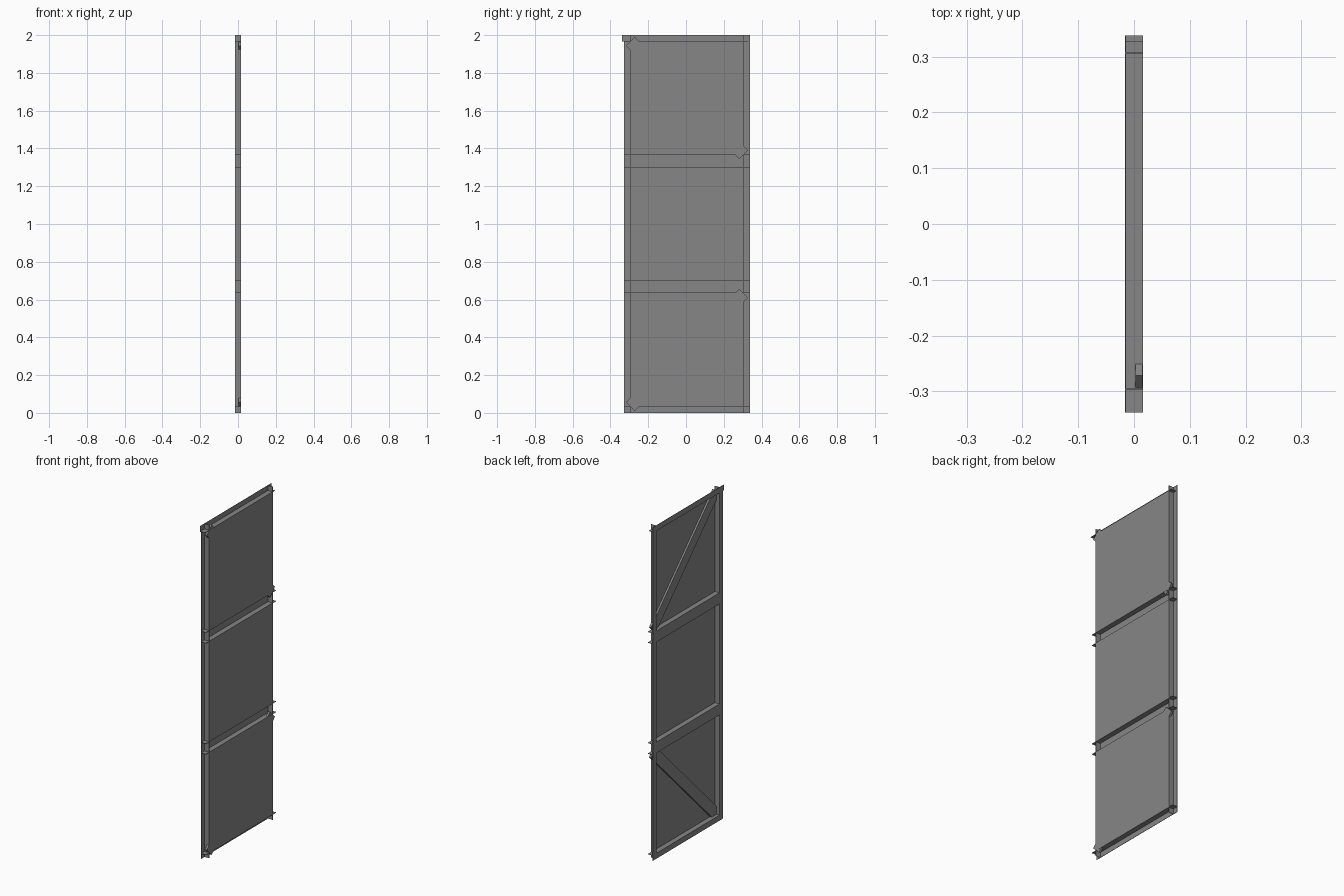
import bpy
import bmesh
from math import radians
from mathutils import Matrix

cube = bpy.data.objects.get("Cube")
if cube:
    bpy.data.objects.remove(cube, do_unlink=True)

# Overall measures
LEG = 0.033            # leg of each steel angle
T = 0.0022             # steel thickness
BACK, FACE = -LEG / 2, LEG / 2
Y0, Y1 = -0.328, 0.338
SHIFT = -0.01          # the top angle sits slightly off to one side
BAYS = [(LEG, 0.634), (0.70, 1.30), (1.367, 2 - LEG)]
IN0, IN1 = Y0 + LEG, Y1 - LEG

steel = bpy.data.materials.new("grey_steel")
steel.use_nodes = True
COLOUR = (0.24, 0.24, 0.24, 1)
steel.diffuse_color = COLOUR
steel.node_tree.nodes["Principled BSDF"].inputs["Base Color"].default_value = COLOUR


def add_box(bm, x, y, z):
    """Box between the given ranges on each axis."""
    size = Matrix.Diagonal((x[1] - x[0], y[1] - y[0], z[1] - z[0], 1))
    mid = Matrix.Translation((sum(x) / 2, sum(y) / 2, sum(z) / 2))
    bmesh.ops.create_cube(bm, size=1, matrix=mid @ size)


def part(name, *boxes):
    """One object made from one or more boxes."""
    bm = bmesh.new()
    for box in boxes:
        add_box(bm, *box)
    mesh = bpy.data.meshes.new(name)
    bm.to_mesh(mesh)
    bm.free()
    mesh.materials.append(steel)
    obj = bpy.data.objects.new(name, mesh)
    bpy.context.collection.objects.link(obj)
    return obj


DEPTH = (BACK, FACE)
WEB = (BACK, BACK + T)
FULL = (Y0, Y1)

# Upright angles: back flange plus an inner wall beside the panels
part("front_stile", (WEB, (Y0, IN0), (0, 2)), (DEPTH, (IN0 - T, IN0), (0, 2)))
part("back_stile", (WEB, (IN1, Y1), (0, 2)), (DEPTH, (IN1, IN1 + T), (0, 2)))

# Bottom and top angles
part("bottom_rail", (WEB, FULL, (0, LEG)), (DEPTH, FULL, (LEG - T, LEG)))
top_y = (Y0 + SHIFT, Y1 + SHIFT)
part("top_rail", (WEB, top_y, (2 - LEG, 2)), (DEPTH, top_y, (2 - LEG, 2 - LEG + T)))

# Middle channels, open toward the sheeted side
for name, low, high in (("lower_channel", BAYS[0][1], BAYS[1][0]),
                        ("upper_channel", BAYS[1][1], BAYS[2][0])):
    part(name, (WEB, FULL, (low, high)),
         (DEPTH, FULL, (low, low + T)), (DEPTH, FULL, (high - T, high)))

# Sheet panels filling the bays
for name, bay in zip(("lower_panel", "middle_panel", "upper_panel"), BAYS):
    part(name, ((FACE - T, FACE), (IN0, IN1), bay))

# Diagonal braces running from corner to corner of the end bays
for name, bay, angle in (("lower_brace", BAYS[0], 45), ("upper_brace", BAYS[2], -45)):
    half = (IN1 - IN0) / 2 ** 0.5
    brace = part(name, ((0.003, FACE - T / 2), (-half, half), (-LEG, LEG)))
    brace.data.transform(Matrix.Rotation(radians(angle), 4, "X"))
    brace.location = (0, (IN0 + IN1) / 2, sum(bay) / 2)
